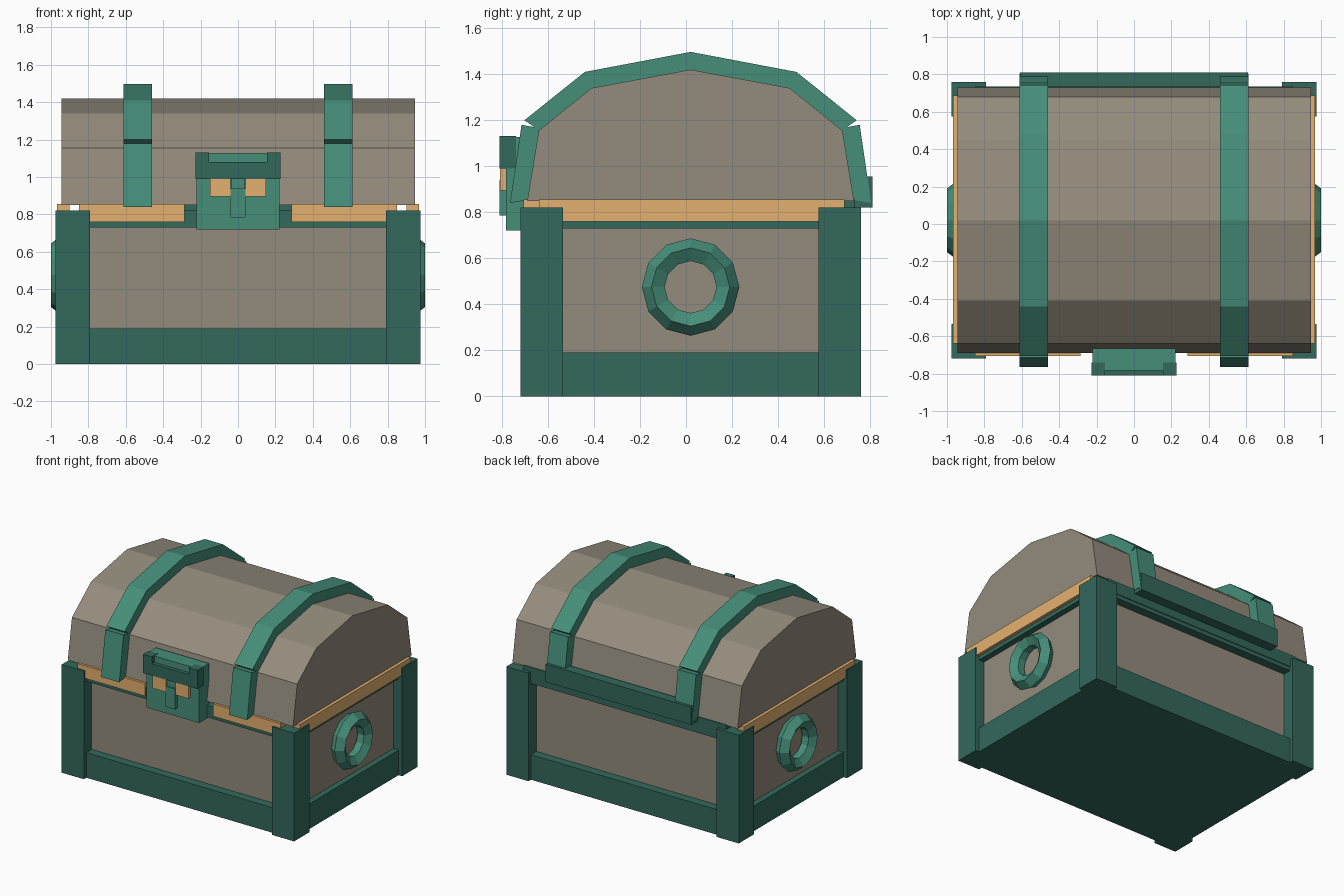
import bpy, bmesh, math

if "Cube" in bpy.data.objects:
    bpy.data.objects.remove(bpy.data.objects["Cube"])

CY = 0.02  # middle of the chest in y


def material(name, rgb):
    m = bpy.data.materials.new(name)
    m.diffuse_color = (*rgb, 1)
    m.use_nodes = True
    m.node_tree.nodes["Principled BSDF"].inputs["Base Color"].default_value = m.diffuse_color
    return m


WOOD = material("wood", (0.296, 0.263, 0.205))
GREEN = material("green_metal", (0.061, 0.275, 0.195))
DARK = material("dark_green_metal", (0.033, 0.140, 0.108))
TAN = material("tan_trim", (0.775, 0.434, 0.162))


def make(name, bm, mat):
    bmesh.ops.recalc_face_normals(bm, faces=bm.faces[:])
    me = bpy.data.meshes.new(name)
    bm.to_mesh(me)
    bm.free()
    me.materials.append(mat)
    ob = bpy.data.objects.new(name, me)
    bpy.context.collection.objects.link(ob)
    return ob


def box(name, x, y, z, mat):
    bm = bmesh.new()
    bmesh.ops.create_cube(bm, size=1)
    for v in bm.verts:
        v.co = [r[0] if c < 0 else r[1] for c, r in zip(v.co, (x, y, z))]
    return make(name, bm, mat)


def extrude_x(name, profile, x0, x1, mat):
    """Closed (y offset, z) profile extruded along x."""
    bm = bmesh.new()
    face = bm.faces.new([bm.verts.new((x0, CY + y, z)) for y, z in profile])
    ext = bmesh.ops.extrude_face_region(bm, geom=[face])["geom"]
    for v in ext:
        if isinstance(v, bmesh.types.BMVert):
            v.co.x = x1
    return make(name, bm, mat)


def span(s, a, b):
    return tuple(sorted((s * a, s * b)))


def yspan(s, a, b):
    return tuple(CY + v for v in span(s, a, b))


# Body with recessed panels, base band and top rails
box("body", (-0.90, 0.90), (CY - 0.645, CY + 0.645), (0.01, 0.82), WOOD)
box("base_band", (-0.945, 0.945), (CY - 0.71, CY + 0.71), (0, 0.19), DARK)
box("top_rail", (-0.945, 0.945), (CY - 0.71, CY + 0.71), (0.73, 0.76), DARK)
box("front_rail", (-0.29, 0.29), (CY - 0.71, CY - 0.64), (0.76, 0.82), DARK)
box("back_rail", (-0.85, 0.85), (CY + 0.64, CY + 0.715), (0.76, 0.855), DARK)

for sx, side in ((-1, "left"), (1, "right")):
    # Corner posts
    for sy, end in ((-1, "front"), (1, "back")):
        box(f"{end}_{side}_post", span(sx, 0.79, 0.975), yspan(sy, 0.555, 0.74),
            (0, 0.82), DARK)
    # Tan rim strips
    box(f"{side}_rim", span(sx, 0.90, 0.968), (CY - 0.66, CY + 0.668), (0.76, 0.855), TAN)
    box(f"front_{side}_rim", span(sx, 0.287, 0.85), (-0.707, -0.64), (0.76, 0.855), TAN)

# Faceted lid
half = [(0.71, 0.85), (0.66, 1.155), (0.43, 1.34)]
arch = [(-y, z) for y, z in half] + [(0, 1.42)] + half[::-1]
extrude_x("lid", arch, -0.945, 0.945, WOOD)

# Lid straps: an arched upper plate and two lower plates on each side
outer = [(-0.722, 1.20), (-0.46, 1.41), (0, 1.497), (0.46, 1.41), (0.722, 1.20)]
inner = [(0.65, 1.15), (0.425, 1.335), (0, 1.41), (-0.425, 1.335), (-0.65, 1.15)]
lower = [(0.735, 1.18), (0.785, 0.84), (0.70, 0.855), (0.65, 1.165)]
for sx, side in ((-1, "left"), (1, "right")):
    x0, x1 = span(sx, 0.46, 0.613)
    extrude_x(f"{side}_strap", outer + inner, x0, x1, GREEN)
    for sy, end in ((-1, "front"), (1, "back")):
        extrude_x(f"{side}_strap_{end}_plate", [(sy * y, z) for y, z in lower], x0, x1, GREEN)

# Hinge bar along the back
box("hinge_bar", (-0.61, 0.61), (0.735, 0.81), (0.82, 0.955), DARK)

# Lock: back plate, U-shaped hasp, tan inlays and bolt
box("lock_plate", (-0.222, 0.222), (-0.782, -0.665), (0.72, 1.128), GREEN)
box("hasp_bar", (-0.228, 0.228), (-0.81, -0.74), (0.99, 1.08), DARK)
for sx, side in ((-1, "left"), (1, "right")):
    box(f"hasp_{side}_ear", span(sx, 0.155, 0.228), (-0.81, -0.74), (1.08, 1.132), DARK)
    box(f"lock_{side}_inlay", span(sx, 0.04, 0.15), (-0.808, -0.76), (0.895, 1.0), TAN)
box("lock_bolt", (-0.04, 0.04), (-0.81, -0.76), (0.785, 0.94), GREEN)
box("lock_bolt_top", (-0.037, 0.037), (-0.80, -0.76), (0.94, 1.0), GREEN)

# Ring handles: five-sided section swept in twelve steps
section = [(0.212, 0.945), (0.17, 1.0), (0.113, 0.965), (0.113, 0.91), (0.18, 0.89)]
N = 12
for sx, side in ((-1, "left"), (1, "right")):
    bm = bmesh.new()
    rings = []
    for i in range(N):
        a = 2 * math.pi * i / N
        rings.append([bm.verts.new((sx * x, CY + r * math.cos(a), 0.475 + r * math.sin(a)))
                      for r, x in section])
    for i in range(N):
        p, q = rings[i], rings[(i + 1) % N]
        for j in range(5):
            k = (j + 1) % 5
            bm.faces.new((p[j], p[k], q[k], q[j]))
    make(f"{side}_ring_handle", bm, GREEN)
